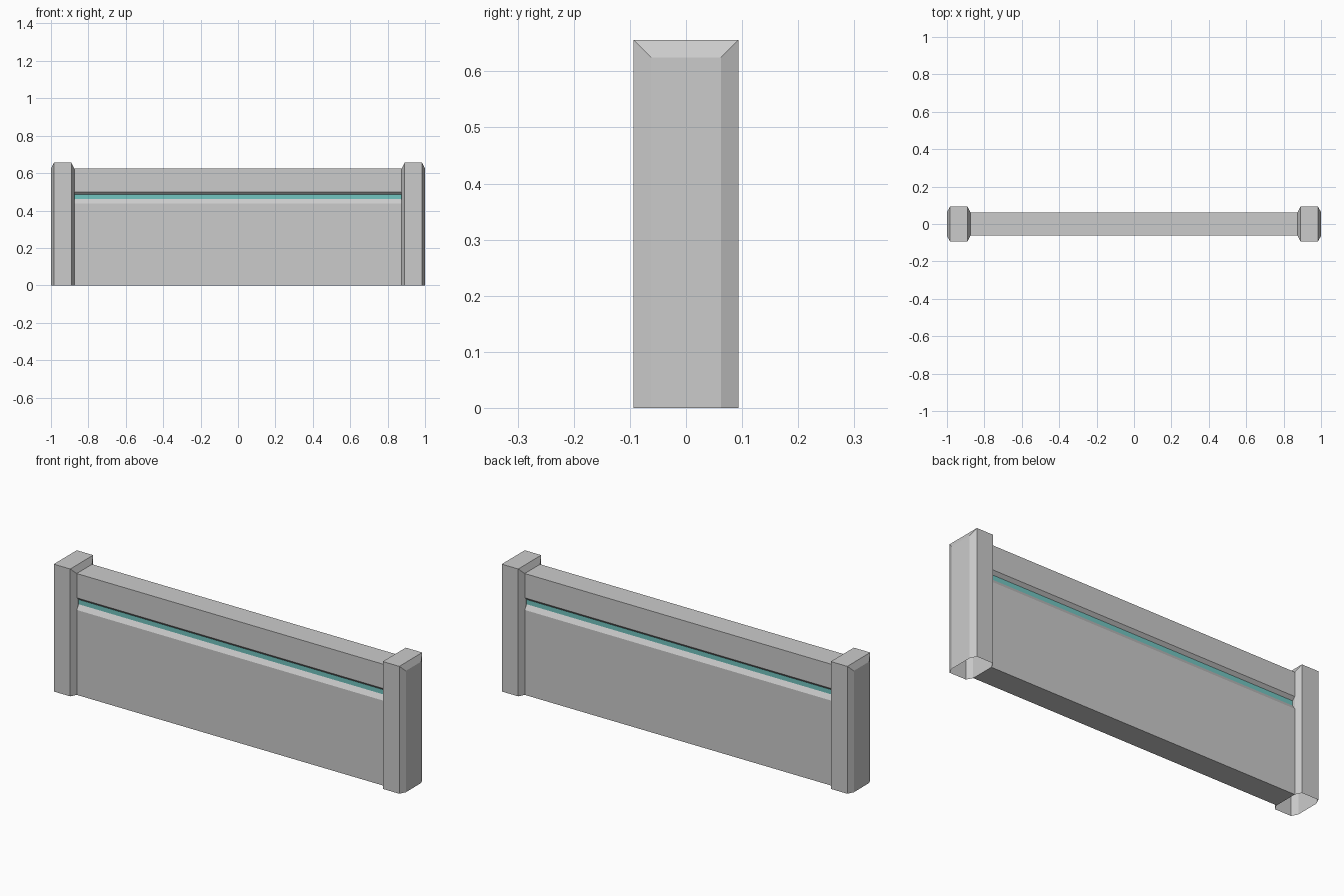
import bpy
import bmesh

cube = bpy.data.objects.get("Cube")
if cube:
    bpy.data.objects.remove(cube, do_unlink=True)


def make_material(name, rgb):
    mat = bpy.data.materials.new(name)
    mat.use_nodes = True
    colour = (*rgb, 1.0)
    mat.diffuse_color = colour
    bsdf = mat.node_tree.nodes["Principled BSDF"]
    bsdf.inputs["Base Color"].default_value = colour
    bsdf.inputs["Roughness"].default_value = 0.8
    return mat


grey = make_material("wall grey", (0.6, 0.6, 0.6))
teal = make_material("stripe teal", (0.17, 0.56, 0.53))

LENGTH = 0.875         # half length of the panel
THICK = 0.0625         # half thickness of the panel
HEIGHT = 0.625
CHAMFER = 0.0156       # bevel depth on posts and groove
FLARE = 0.031          # how far a post stands proud of the panel


def loft(name, rings, materials, capped=True):
    """Join rings of points along x, and close both ends."""
    bm = bmesh.new()
    loops = [[bm.verts.new(p) for p in ring] for ring in rings]
    count = len(loops[0])
    for a, b in zip(loops, loops[1:]):
        for i in range(count):
            j = (i + 1) % count
            bm.faces.new((a[i], a[j], b[j], b[i]))
    bm.faces.new(loops[0])
    bm.faces.new(loops[-1])
    bmesh.ops.recalc_face_normals(bm, faces=bm.faces)
    if not capped:
        # posts are hollow shells, open underneath
        under = [f for f in bm.faces if all(v.co.z < 1e-5 for v in f.verts)]
        bmesh.ops.delete(bm, geom=under, context="FACES_ONLY")
    mesh = bpy.data.meshes.new(name)
    bm.to_mesh(mesh)
    bm.free()
    for mat in materials:
        mesh.materials.append(mat)
    obj = bpy.data.objects.new(name, mesh)
    bpy.context.collection.objects.link(obj)
    return obj


# Panel with a sloped groove along both long sides
half = [(THICK, 0), (THICK, 0.4375), (THICK - CHAMFER, 0.461),
        (THICK - CHAMFER, 0.485), (THICK, 0.5), (THICK, HEIGHT)]
section = half + [(-y, z) for y, z in reversed(half)]
panel = loft("wall_panel", [[(x, y, z) for y, z in section]
                            for x in (-LENGTH, LENGTH)], [grey, teal])

# The upright floor of each groove is teal
for face in panel.data.polygons:
    if abs(face.normal.y) > 0.99 and abs(face.center.y) < THICK - 0.005:
        face.material_index = 1


def post_ring(x, grow):
    y, z = THICK + grow, HEIGHT + grow
    return [(x, -y, 0), (x, y, 0), (x, y, z), (x, -y, z)]


# Square end posts, bevelled towards both ends
for side, name in ((1, "left_post"), (-1, "right_post")):
    stations = [(LENGTH, 0), (LENGTH + CHAMFER, FLARE),
                (1 - CHAMFER, FLARE), (1, 0)]
    loft(name, [post_ring(side * x, grow) for x, grow in stations],
         [grey], capped=False)
